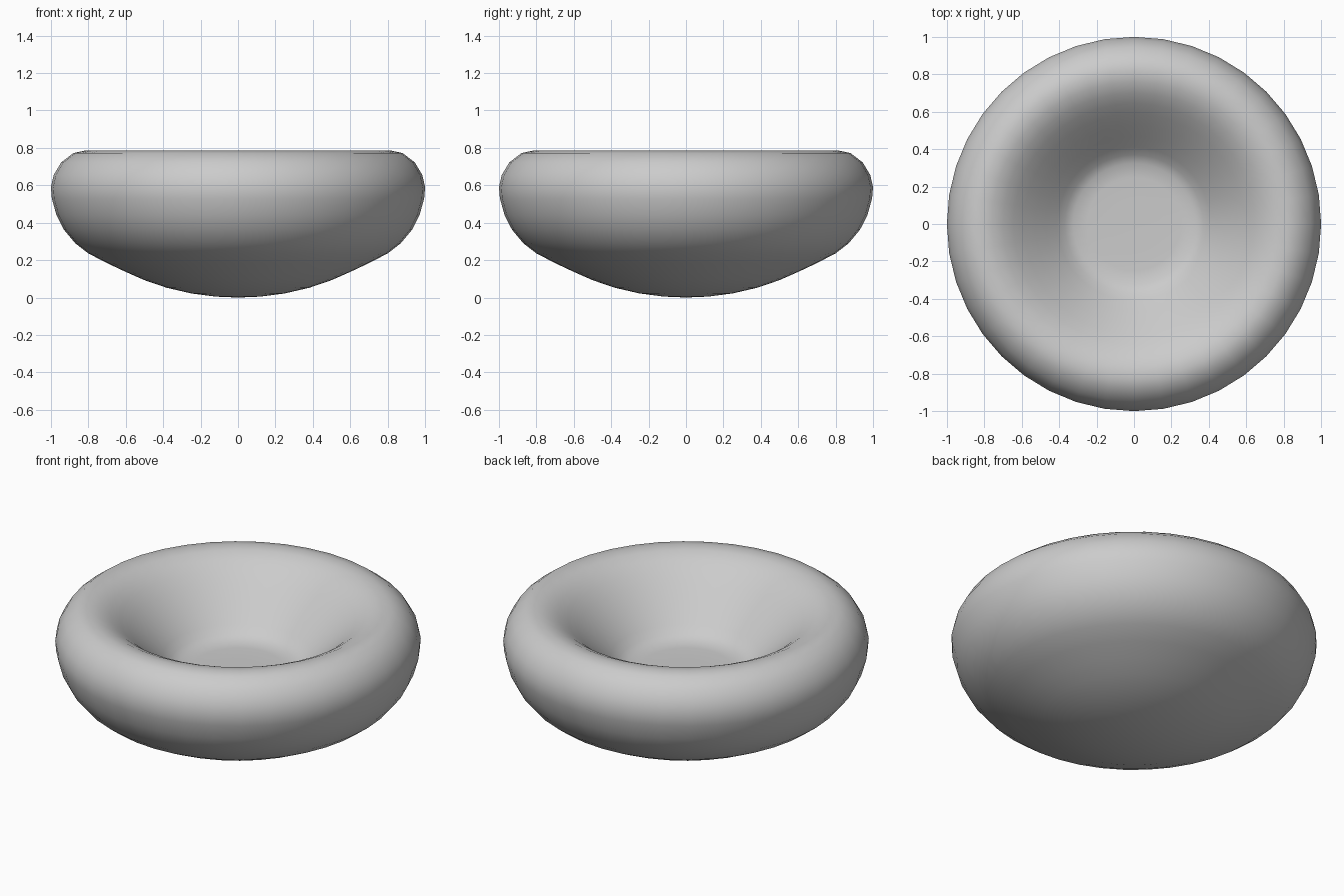
import bpy, bmesh, math

if "Cube" in bpy.data.objects:
    bpy.data.objects.remove(bpy.data.objects["Cube"])

# bowl cross-section (radius, height): under-side centre -> rim -> inner floor centre
PROFILE = [(0, 0), (0.12, 0.005), (0.25, 0.022), (0.38, 0.052), (0.5, 0.093), (0.6, 0.137),
           (0.7, 0.184), (0.8, 0.236), (0.87, 0.29), (0.93, 0.362), (0.97, 0.44),
           (0.995, 0.53), (1.0, 0.59), (0.985, 0.655), (0.945, 0.722), (0.88, 0.772),
           (0.82, 0.785), (0.76, 0.776), (0.70, 0.748), (0.645, 0.709), (0.59, 0.661),
           (0.53, 0.605), (0.47, 0.547), (0.41, 0.489), (0.37, 0.452), (0.325, 0.427),
           (0.25, 0.422), (0.13, 0.420), (0, 0.42)]
SIDES = 40


def lathe(name, profile, sides):
    bm = bmesh.new()
    verts = [bm.verts.new((r, 0, z)) for r, z in profile]
    edges = [bm.edges.new(pair) for pair in zip(verts, verts[1:])]
    bmesh.ops.spin(bm, geom=verts + edges, cent=(0, 0, 0), axis=(0, 0, 1),
                   angle=2 * math.pi, steps=sides, use_duplicate=False)
    bmesh.ops.remove_doubles(bm, verts=bm.verts[:], dist=1e-4)
    bmesh.ops.recalc_face_normals(bm, faces=bm.faces[:])
    for f in bm.faces:
        f.smooth = True
    mesh = bpy.data.meshes.new(name)
    bm.to_mesh(mesh)
    bm.free()
    obj = bpy.data.objects.new(name, mesh)
    bpy.context.collection.objects.link(obj)
    return obj


# one smooth, thick-rimmed bowl
lathe("bowl", PROFILE, SIDES)
